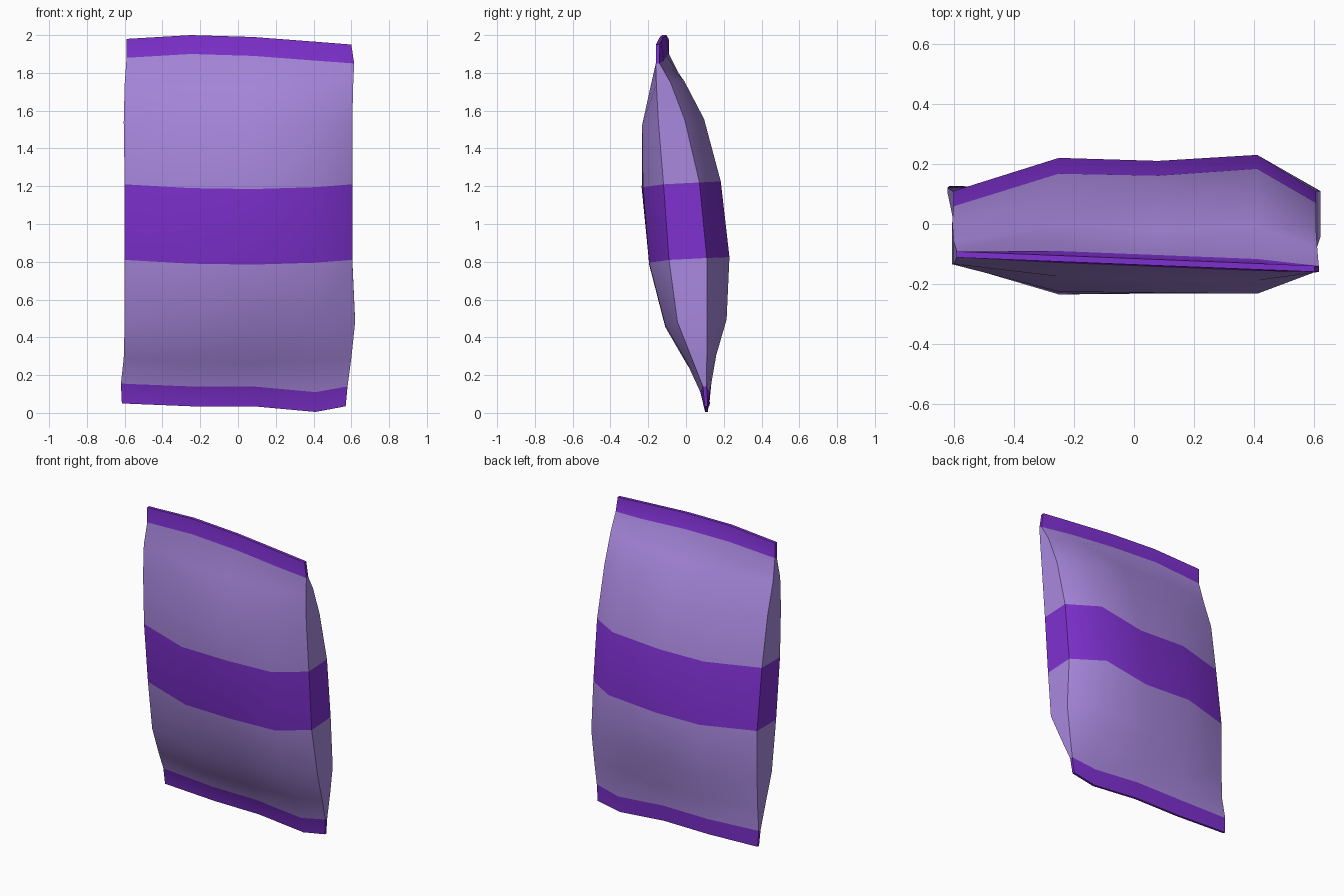
import bpy, bmesh, math

cube = bpy.data.objects.get("Cube")
if cube:
    bpy.data.objects.remove(cube, do_unlink=True)


def material(name, rgb):
    m = bpy.data.materials.new(name)
    m.use_nodes = True
    m.diffuse_color = (*rgb, 1)
    m.node_tree.nodes["Principled BSDF"].inputs["Base Color"].default_value = (*rgb, 1)
    return m


lilac = material("lilac", (0.40, 0.25, 0.74))
purple = material("deep_purple", (0.21, 0.03, 0.63))

# Levels: z, front bulge y, back bulge y, front side y, back side y, left x, right x, twist
levels = [
    (0.035, 0.105, 0.12, 0.105, 0.12, -0.615, 0.57, -0.01),
    (0.14, 0.08, 0.13, 0.095, 0.115, -0.62, 0.58, -0.01),
    (0.28, 0.0, 0.15, 0.03, 0.11, -0.605, 0.60, 0),
    (0.47, -0.11, 0.205, -0.045, 0.11, -0.60, 0.62, 0),
    (0.80, -0.195, 0.22, -0.09, 0.11, -0.60, 0.605, 0),
    (1.20, -0.232, 0.17, -0.125, 0.065, -0.60, 0.605, 0.01),
    (1.53, -0.228, 0.09, -0.14, 0.0, -0.605, 0.605, -0.01),
    (1.73, -0.18, -0.01, -0.145, -0.07, -0.60, 0.61, -0.02),
    (1.88, -0.14, -0.10, -0.135, -0.115, -0.59, 0.615, -0.04),
    (1.98, -0.135, -0.115, -0.135, -0.115, -0.59, 0.60, -0.04),
]
inner_x = (-0.25, 0.08, 0.41)
wave_bottom = (0.015, 0, 0, -0.03, 0)
wave_middle = (0.01, -0.01, -0.015, -0.005, 0.01)
wave_top = (0, 0.02, 0.01, -0.015, -0.03)
back_lift = (0, 0.01, 0.005, 0.03, 0.01)

# Pillow-shaped packet: closed rings stacked from the lower seam to the upper seam
bm = bmesh.new()
rings = []
top = len(levels) - 1
for k, (z, front, back, side_f, side_b, left, right, twist) in enumerate(levels):
    wave = wave_bottom if k < 2 else wave_top if k > top - 2 else wave_middle
    xs = (left, *inner_x, right)
    seam = k < 2 or k > top - 2

    def point(i, is_back):
        edge = i in (0, 4)
        y = (side_b if edge else back) if is_back else (side_f if edge else front)
        dz = wave[i]
        if is_back and not seam:
            dz += back_lift[i]
            y += 0.01 if i == 3 else -0.01 if i == 2 else 0
        return bm.verts.new((xs[i], y + twist * xs[i], z + dz))

    rings.append([point(i, False) for i in range(5)]
                 + [point(i, True) for i in reversed(range(5))])

# Walls, coloured by level: seams and the middle band are purple
for k in range(top):
    for i in range(10):
        j = (i + 1) % 10
        f = bm.faces.new((rings[k][i], rings[k][j], rings[k + 1][j], rings[k + 1][i]))
        f.material_index = int(k in (0, 4, top - 1))

# Thin end closures
for ring in (rings[0], rings[-1]):
    for i in range(4):
        f = bm.faces.new((ring[i], ring[i + 1], ring[8 - i], ring[9 - i]))
        f.material_index = 1
bmesh.ops.recalc_face_normals(bm, faces=bm.faces)

mesh = bpy.data.meshes.new("packet")
bm.to_mesh(mesh)
bm.free()
mesh.materials.append(lilac)
mesh.materials.append(purple)
packet = bpy.data.objects.new("packet", mesh)
bpy.context.collection.objects.link(packet)

for o in bpy.context.selected_objects:
    o.select_set(False)
packet.select_set(True)
bpy.context.view_layer.objects.active = packet
bpy.ops.object.shade_smooth_by_angle(angle=math.radians(45))
